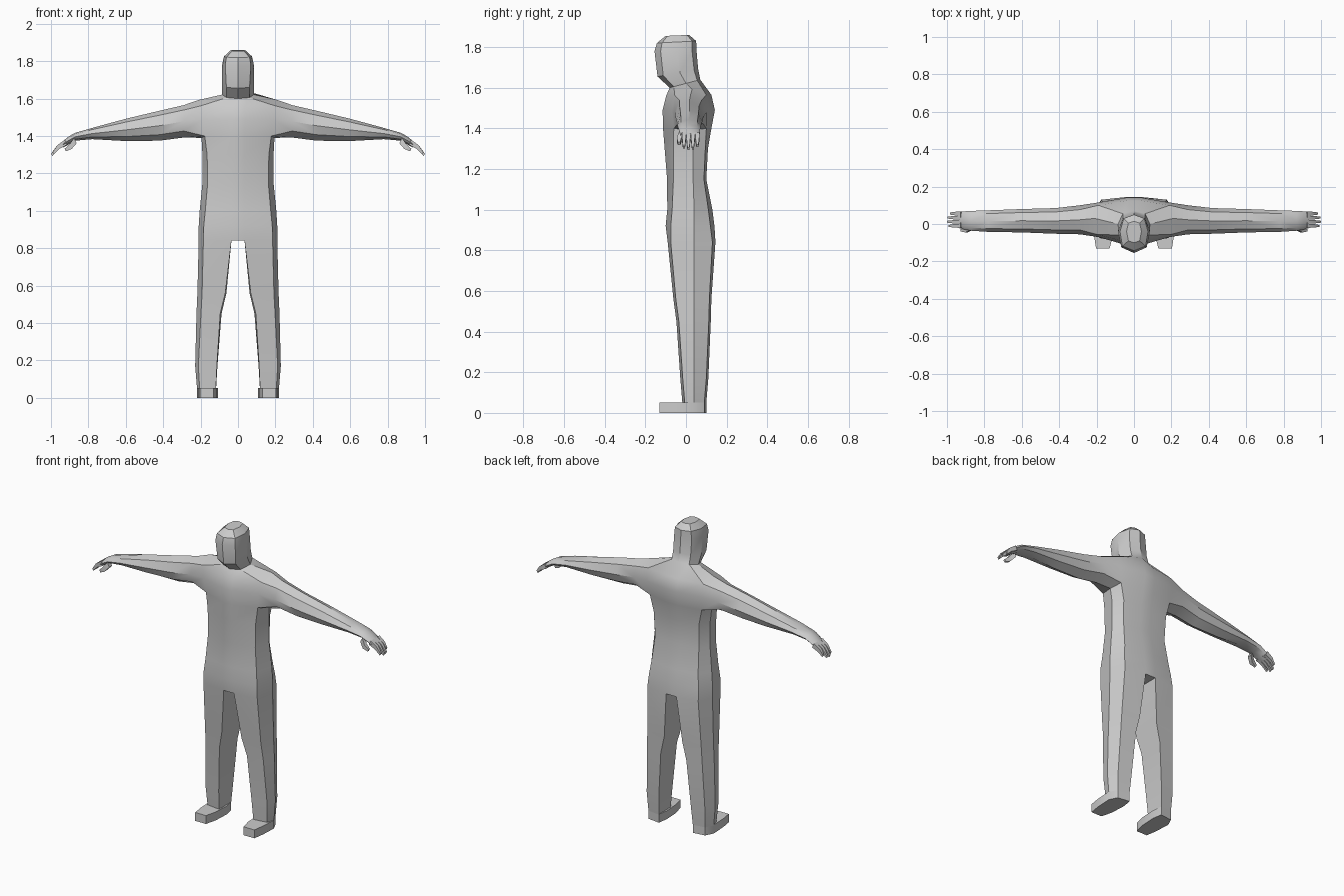
import bpy, bmesh, math

if "Cube" in bpy.data.objects:
    bpy.data.objects.remove(bpy.data.objects["Cube"])

grey = bpy.data.materials.new("plain grey")
grey.diffuse_color = (0.6, 0.6, 0.6, 1)
grey.use_nodes = True
grey.node_tree.nodes["Principled BSDF"].inputs["Base Color"].default_value = grey.diffuse_color


def finish(bm, name):
    bmesh.ops.remove_doubles(bm, verts=bm.verts, dist=0.0005)
    bmesh.ops.recalc_face_normals(bm, faces=bm.faces)
    me = bpy.data.meshes.new(name)
    bm.to_mesh(me)
    bm.free()
    ob = bpy.data.objects.new(name, me)
    bpy.context.collection.objects.link(ob)
    me.materials.append(grey)
    bpy.ops.object.select_all(action='DESELECT')
    ob.select_set(True)
    bpy.context.view_layer.objects.active = ob
    bpy.ops.object.shade_smooth_by_angle(angle=math.radians(32))
    return ob


def ring(bm, pts):
    return [bm.verts.new(p) for p in pts]


def bridge(bm, a, b, skip=()):
    n = len(a)
    for i in range(n):
        if i not in skip:
            j = (i + 1) % n
            bm.faces.new((a[i], a[j], b[j], b[i]))


def loft(bm, rings, cap_start=True):
    for a, b in zip(rings, rings[1:]):
        bridge(bm, a, b)
    if cap_start:
        bm.faces.new(rings[0])
    bm.faces.new(rings[-1])


def body_ring(bm, zf, zb, cx, f, b, corner, side, back, lift=0):
    """Ten-sided section: front pair, corners, sides, back corners, back pair."""
    half = [(cx, f), corner, side, back, (cx, b)]
    z = lambda y: zf + (zb - zf) * (y - f) / (b - f)
    right = [(x, y, z(y) + (lift if i == 2 else 0)) for i, (x, y) in enumerate(half)]
    return ring(bm, right + [(-x, y, h) for x, y, h in reversed(right)])


# Body: torso, neck and head as one stack of sections
bm = bmesh.new()
sections = [
    (.84, .84, .035, -.09, .145, (.185, -.075), (.21, .04), (.175, .13)),
    (.92, .92, .035, -.10, .14, (.183, -.075), (.21, .04), (.17, .12)),
    (1.0, 1.0, .035, -.092, .13, (.175, -.068), (.205, .04), (.16, .11)),
    (1.15, 1.15, .035, -.093, .10, (.162, -.062), (.19, .035), (.15, .088)),
    (1.30, 1.30, .035, -.105, .108, (.165, -.062), (.19, .035), (.155, .095)),
    (1.40, 1.40, .035, -.113, .125, (.178, -.06), (.195, .025), (.178, .10), -.01),
    (1.49, 1.49, .035, -.115, .142, (.19, -.07), (.20, .025), (.19, .115)),
    (1.56, 1.565, .035, -.098, .125, (.20, -.055), (.21, .03), (.19, .10), .03),
    (1.60, 1.64, 0, -.08, .07, (.06, -.06), (.085, 0), (.06, .055)),
    (1.655, 1.69, 0, -.14, .06, (.062, -.112), (.085, -.03), (.06, .04)),
    (1.78, 1.78, 0, -.155, .052, (.068, -.125), (.085, -.04), (.06, .03)),
    (1.82, 1.83, 0, -.143, .05, (.062, -.118), (.075, -.04), (.055, .03)),
    (1.855, 1.86, 0, -.10, .015, (.03, -.09), (.04, -.04), (.03, .005)),
]
R = [body_ring(bm, *s) for s in sections]
for k, (a, b) in enumerate(zip(R, R[1:])):
    bridge(bm, a, b, skip=(1, 2, 6, 7) if k in (5, 6) else ())  # arm openings
bm.faces.new(R[-1])
for s in (2, 7):
    bm.verts.remove(R[6][s])  # unused vertex inside the arm opening

# Arms: sections of x, bottom, top, front, back
arm = [(.29, 1.392, 1.565, -.055, .10), (.42, 1.375, 1.535, -.052, .085),
       (.60, 1.373, 1.492, -.045, .08), (.78, 1.383, 1.443, -.042, .073),
       (.87, 1.375, 1.417, -.036, .07), (.905, 1.355, 1.398, -.03, .068),
       (.935, 1.338, 1.374, -.022, .066)]
for sgn, (c, s, b) in ((1, (1, 2, 3)), (-1, (8, 7, 6))):
    rings = [[R[5][c], R[5][s], R[5][b], R[6][b], R[7][b], R[7][s], R[7][c], R[6][c]]]
    for x, zb, zt, yf, yb in arm:
        d, h, m = yb - yf, zt - zb, (yf + yb) / 2
        rings.append(ring(bm, [(sgn * x, y, z) for y, z in (
            (yf + .12 * d, zb + .2 * h), (m, zb), (yb - .12 * d, zb + .2 * h),
            (yb, zb + .5 * h), (yb - .15 * d, zb + .85 * h), (m, zt),
            (yf + .15 * d, zb + .85 * h), (yf, zb + .5 * h))]))
    loft(bm, rings, cap_start=False)

# Legs: z, front y, back y, inner front x, inner back x, outer front x, outer x, back outer x
leg = [(.56, -.062, .125, .068, .052, .192, .217, .185),
       (.45, -.047, .122, .095, .078, .198, .222, .19),
       (.17, -.028, .110, .113, .100, .212, .229, .20),
       (.05, -.018, .100, .118, .107, .205, .219, .195)]
for sgn, ids in ((1, (0, 1, 2, 3, 4)), (-1, (9, 8, 7, 6, 5))):
    rings = [[R[0][i] for i in ids]]
    for z, f, b, xif, xib, xof, xo, xob in leg:
        rings.append(ring(bm, [(sgn * x, y, z) for x, y in (
            (xif, f), (xof, f + .012), (xo, .04), (xob, b - .01), (xib + .01, b))]))
    loft(bm, rings, cap_start=False)
bm.faces.new((R[0][0], R[0][9], R[0][5], R[0][4]))  # crotch
finish(bm, "body")


def digit(name, path, sgn):
    """Tapered four-sided finger through (x, y, z, half width, half height)."""
    bm = bmesh.new()
    loft(bm, [ring(bm, [(sgn * (x + a * h * .5), y + b * w, z + a * h)
                        for a, b in ((-1, -1), (-1, 1), (1, 1), (1, -1))])
              for x, y, z, w, h in path])
    finish(bm, name)


for sgn, side in ((1, "left"), (-1, "right")):
    # Fingers and thumb
    for i in range(4):
        y = -.01 + i * .022
        tip = (.988, .996, .994, .982)[i]
        digit(f"{side}_finger_{i + 1}", [
            (.92, y, 1.366, .011, .013), (.96, y, 1.342, .009, .010),
            (tip, y, 1.30 + (.996 - tip), .005, .006)], sgn)
    digit(f"{side}_thumb", [
        (.87, -.018, 1.375, .014, .014), (.895, -.034, 1.343, .011, .012),
        (.923, -.034, 1.325, .006, .007)], sgn)
    # Foot: squared toe, rounded heel
    bm = bmesh.new()
    sole = [(.13, -.13), (.203, -.13), (.214, -.06), (.219, .04), (.195, .09),
            (.117, .10), (.107, .04), (.112, -.06)]
    loft(bm, [ring(bm, [(sgn * x, y, z) for x, y in sole]) for z in (0, .052)])
    finish(bm, f"{side}_foot")
